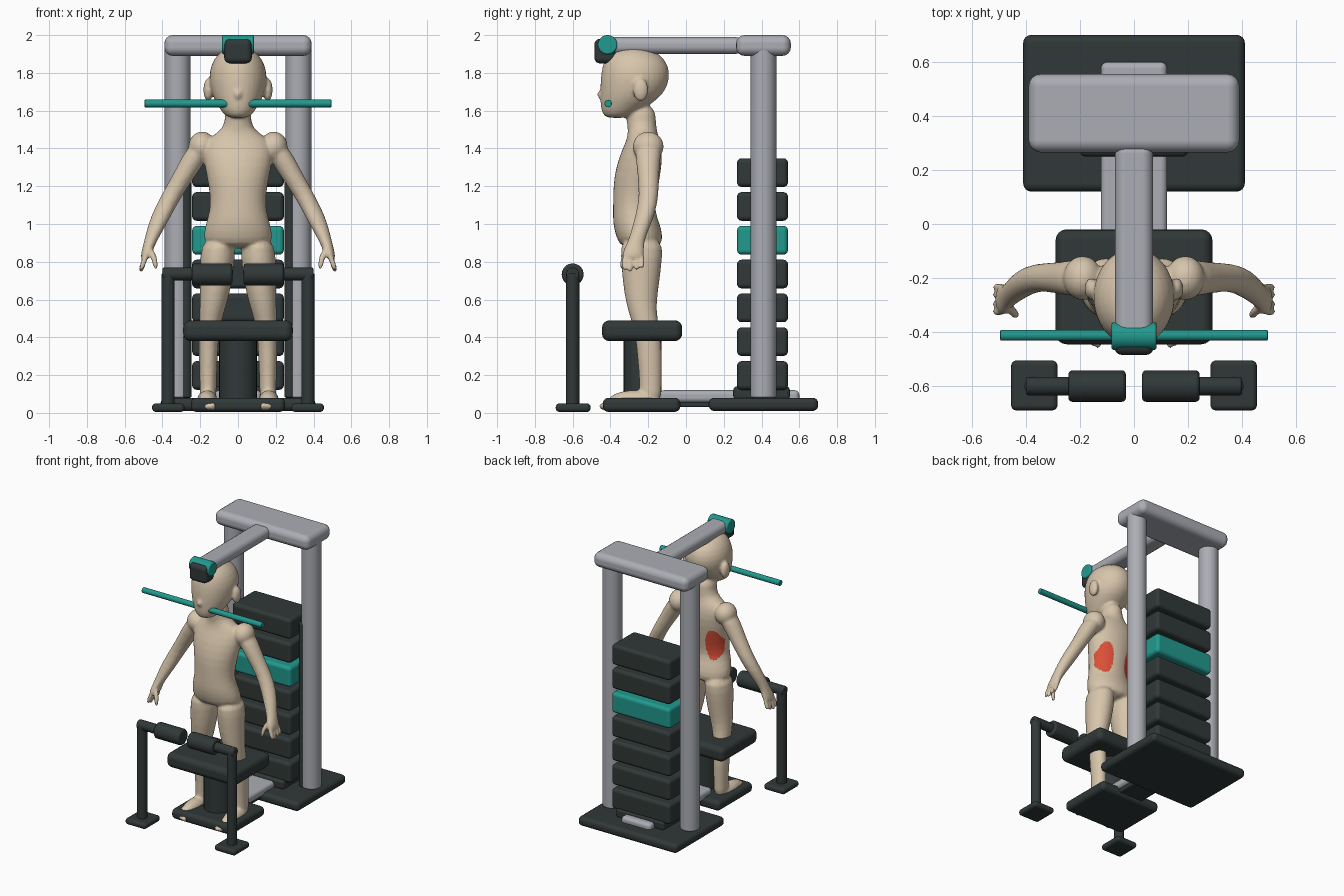
import bpy, bmesh, math
from mathutils import Vector

cube = bpy.data.objects.get("Cube")
if cube:
    bpy.data.objects.remove(cube, do_unlink=True)


def material(name, colour):
    mat = bpy.data.materials.new(name)
    mat.use_nodes = True
    mat.diffuse_color = (*colour, 1)
    bsdf = next(n for n in mat.node_tree.nodes if n.type == "BSDF_PRINCIPLED")
    bsdf.inputs["Base Color"].default_value = (*colour, 1)
    bsdf.inputs["Roughness"].default_value = 0.6
    return mat


SKIN = material("skin beige", (0.68, 0.56, 0.41))
DARK = material("dark charcoal", (0.03, 0.04, 0.039))
GREY = material("steel grey", (0.41, 0.42, 0.46))
TEAL = material("teal", (0.015, 0.32, 0.27))
RED = material("muscle red", (0.72, 0.08, 0.04))


def finish(name, bm, mat, bevel=0.0):
    """Turn a bmesh into a smooth-shaded object with rounded edges."""
    bmesh.ops.recalc_face_normals(bm, faces=bm.faces)
    mesh = bpy.data.meshes.new(name)
    bm.to_mesh(mesh)
    bm.free()
    mesh.materials.append(mat)
    mesh.shade_smooth()
    obj = bpy.data.objects.new(name, mesh)
    bpy.context.scene.collection.objects.link(obj)
    if bevel:
        mod = obj.modifiers.new("rounding", "BEVEL")
        mod.width, mod.segments, mod.limit_method = bevel, 4, "ANGLE"
        mod.angle_limit = math.radians(40)
        mod.harden_normals = True
    return obj


def box(name, x, y, z, mat, bevel=0.025):
    """Rounded box from (low, high) ranges."""
    bm = bmesh.new()
    bmesh.ops.create_cube(bm, size=1)
    for v in bm.verts:
        v.co = [(r[0] + r[1]) / 2 + c * (r[1] - r[0]) for r, c in zip((x, y, z), v.co)]
    return finish(name, bm, mat, bevel)


def rod(name, start, end, radius, mat, bevel=0.01):
    """Cylinder between two points."""
    a, b = Vector(start), Vector(end)
    bm = bmesh.new()
    bmesh.ops.create_cone(bm, cap_ends=True, segments=32, radius1=radius,
                          radius2=radius, depth=(b - a).length)
    turn = (b - a).to_track_quat("Z", "Y")
    for v in bm.verts:
        v.co = turn @ v.co + (a + b) / 2
    return finish(name, bm, mat, bevel)


# Floor plates and spine
box("rear_base_plate", (-0.41, 0.41), (0.12, 0.7), (0.01, 0.08), DARK, 0.03)
box("foot_plate", (-0.25, 0.25), (-0.44, -0.03), (0.005, 0.08), DARK, 0.03)
box("base_link", (-0.1, 0.1), (-0.06, 0.15), (0.03, 0.065), DARK, 0.01)
box("floor_beam", (-0.123, 0.123), (-0.14, 0.6), (0.055, 0.12), GREY, 0.025)

# Grey frame
box("top_crossbar", (-0.39, 0.39), (0.265, 0.555), (1.89, 2), GREY, 0.045)
box("overhead_arm", (-0.07, 0.07), (-0.42, 0.3), (1.9, 1.99), GREY, 0.04)
for side, label in ((1, "left"), (-1, "right")):
    rod(label + "_upright", (side * 0.32, 0.41, 0.08), (side * 0.32, 0.41, 1.94), 0.068, GREY)
    rod(label + "_guide_rod", (side * 0.275, 0.378, 0.08), (side * 0.275, 0.378, 1.3), 0.03, DARK)

# Weight stack
box("stack_foot", (-0.2, 0.2), (0.25, 0.55), (0.07, 0.14), DARK, 0.02)
for i in range(7):
    low = 0.122 + 0.179 * i
    box(f"weight_{i + 1}", (-0.243, 0.243), (0.27, 0.54), (low, low + 0.152),
        TEAL if i == 4 else DARK, 0.025)

# Seat
box("seat", (-0.29, 0.29), (-0.445, -0.02), (0.38, 0.49), DARK, 0.04)
rod("seat_column", (0, -0.23, 0.05), (0, -0.23, 0.4), 0.1, DARK)

# Pulley and pull bar
rod("pulley_sleeve", (-0.084, -0.415, 1.949), (0.084, -0.415, 1.949), 0.051, TEAL)
box("pulley_block", (-0.073, 0.073), (-0.485, -0.37), (1.85, 1.98), DARK, 0.03)
rod("pull_bar", (-0.495, -0.412, 1.638), (0.495, -0.412, 1.638), 0.02, TEAL, 0.004)

# Thigh roller stands
for s, label in ((1, "left"), (-1, "right")):
    box(label + "_stand_foot", sorted((s * 0.283, s * 0.455)), (-0.69, -0.505), (0.005, 0.05), DARK, 0.02)
    rod(label + "_stand_post", (s * 0.37, -0.6, 0.03), (s * 0.37, -0.6, 0.74), 0.035, DARK)
    rod(label + "_roller_axle", (s * 0.2, -0.6, 0.735), (s * 0.4, -0.6, 0.735), 0.034, DARK)
    rod(label + "_thigh_roller", (s * 0.03, -0.6, 0.733), (s * 0.243, -0.6, 0.733), 0.058, DARK, 0.015)


# Figure: overlapping lofts fused into one skin
body = bmesh.new()


def loft(rows, side=1, count=16):
    """Stack horizontal ellipses given as (z, x, y, half width, half depth)."""
    rings = []
    for z, x, y, rx, ry in rows:
        angles = [math.tau * k / count for k in range(count)]
        rings.append([body.verts.new((side * (x + rx * math.cos(a)), y + ry * math.sin(a), z))
                      for a in angles])
    for a, b in zip(rings, rings[1:]):
        for k in range(count):
            n = (k + 1) % count
            body.faces.new((a[k], a[n], b[n], b[k]))
    body.faces.new(rings[0])
    body.faces.new(rings[-1])


def blob(centre, size):
    """Ellipsoid with the given half sizes."""
    made = bmesh.ops.create_uvsphere(body, u_segments=16, v_segments=10, radius=1)
    for v in made["verts"]:
        v.co = [c + r * p for c, r, p in zip(centre, size, v.co)]


# Head, neck and torso
loft([(1.935, 0, -0.28, 0.04, 0.05), (1.918, 0, -0.28, 0.09, 0.115), (1.87, 0, -0.27, 0.135, 0.168),
      (1.8, 0, -0.267, 0.158, 0.187), (1.73, 0, -0.275, 0.152, 0.183), (1.67, 0, -0.295, 0.135, 0.162),
      (1.62, 0, -0.33, 0.105, 0.125), (1.58, 0, -0.355, 0.078, 0.088), (1.56, 0, -0.365, 0.045, 0.055)])
blob((0, -0.45, 1.685), (0.02, 0.02, 0.025))
loft([(1.64, 0, -0.245, 0.075, 0.085), (1.53, 0, -0.235, 0.066, 0.078), (1.485, 0, -0.23, 0.105, 0.078),
      (1.44, 0, -0.225, 0.185, 0.092), (1.36, 0, -0.238, 0.192, 0.118), (1.25, 0, -0.26, 0.168, 0.125),
      (1.15, 0, -0.27, 0.15, 0.118), (1.07, 0, -0.277, 0.152, 0.112), (1, 0, -0.262, 0.175, 0.128),
      (0.92, 0, -0.243, 0.192, 0.127), (0.87, 0, -0.24, 0.16, 0.1)])

for s in (1, -1):
    blob((s * 0.158, -0.24, 1.71), (0.026, 0.042, 0.062))
    # Legs and feet
    loft([(0.93, 0.1, -0.235, 0.085, 0.115), (0.83, 0.108, -0.235, 0.096, 0.113),
          (0.7, 0.115, -0.238, 0.087, 0.1), (0.58, 0.13, -0.238, 0.074, 0.082),
          (0.5, 0.145, -0.222, 0.062, 0.072), (0.4, 0.155, -0.2, 0.052, 0.067),
          (0.3, 0.158, -0.192, 0.052, 0.068), (0.15, 0.158, -0.187, 0.043, 0.057),
          (0.05, 0.16, -0.19, 0.05, 0.066)], s)
    blob((s * 0.163, -0.27, 0.07), (0.055, 0.14, 0.05))
    blob((s * 0.168, -0.36, 0.05), (0.06, 0.075, 0.038))
    for k in range(5):
        blob((s * (0.132 + 0.021 * k), -0.432 + 0.009 * k, 0.035), (0.015, 0.03, 0.022))
    # Arms
    blob((s * 0.19, -0.2, 1.41), (0.075, 0.085, 0.08))
    loft([(1.45, 0.17, -0.2, 0.06, 0.07), (1.37, 0.22, -0.2, 0.072, 0.07), (1.27, 0.277, -0.2, 0.064, 0.058),
          (1.15, 0.352, -0.195, 0.056, 0.052), (1.05, 0.405, -0.215, 0.055, 0.052),
          (0.95, 0.447, -0.25, 0.042, 0.045), (0.9, 0.467, -0.267, 0.033, 0.045),
          (0.85, 0.483, -0.28, 0.03, 0.06), (0.81, 0.493, -0.28, 0.025, 0.058)], s)
    # Fingers and thumb
    for k in range(4):
        y, tip = -0.325 + 0.031 * k, 0.74 + 0.012 * abs(k - 1)
        loft([(0.84, 0.487, y, 0.018, 0.016), (0.78, 0.505, y - 0.002, 0.017, 0.015),
              (tip, 0.516, y, 0.014, 0.012)], s, 8)
    loft([(0.88, 0.468, -0.3, 0.02, 0.022), (0.81, 0.44, -0.335, 0.019, 0.018),
          (0.755, 0.433, -0.34, 0.014, 0.013)], s, 8)

figure = finish("figure", body, SKIN)
figure.modifiers.new("soften", "SUBSURF").levels = 1
fuse = figure.modifiers.new("fuse", "REMESH")
fuse.mode, fuse.voxel_size = "VOXEL", 0.009
relax = figure.modifiers.new("relax", "SMOOTH")
relax.factor, relax.iterations = 0.5, 4
bpy.context.view_layer.update()
skin = bpy.data.meshes.new_from_object(figure.evaluated_get(bpy.context.evaluated_depsgraph_get()))
figure.modifiers.clear()
figure.data = skin
skin.materials.clear()
skin.materials.append(SKIN)
skin.materials.append(RED)
skin.shade_smooth()

# Highlighted back muscles
for face in skin.polygons:
    c = face.center
    inside = ((abs(c.x) - 0.1) / 0.052) ** 2 + ((c.z - 1.16) / 0.115) ** 2 < 1
    face.material_index = int(inside and c.y > -0.25 and face.normal.y > 0)
